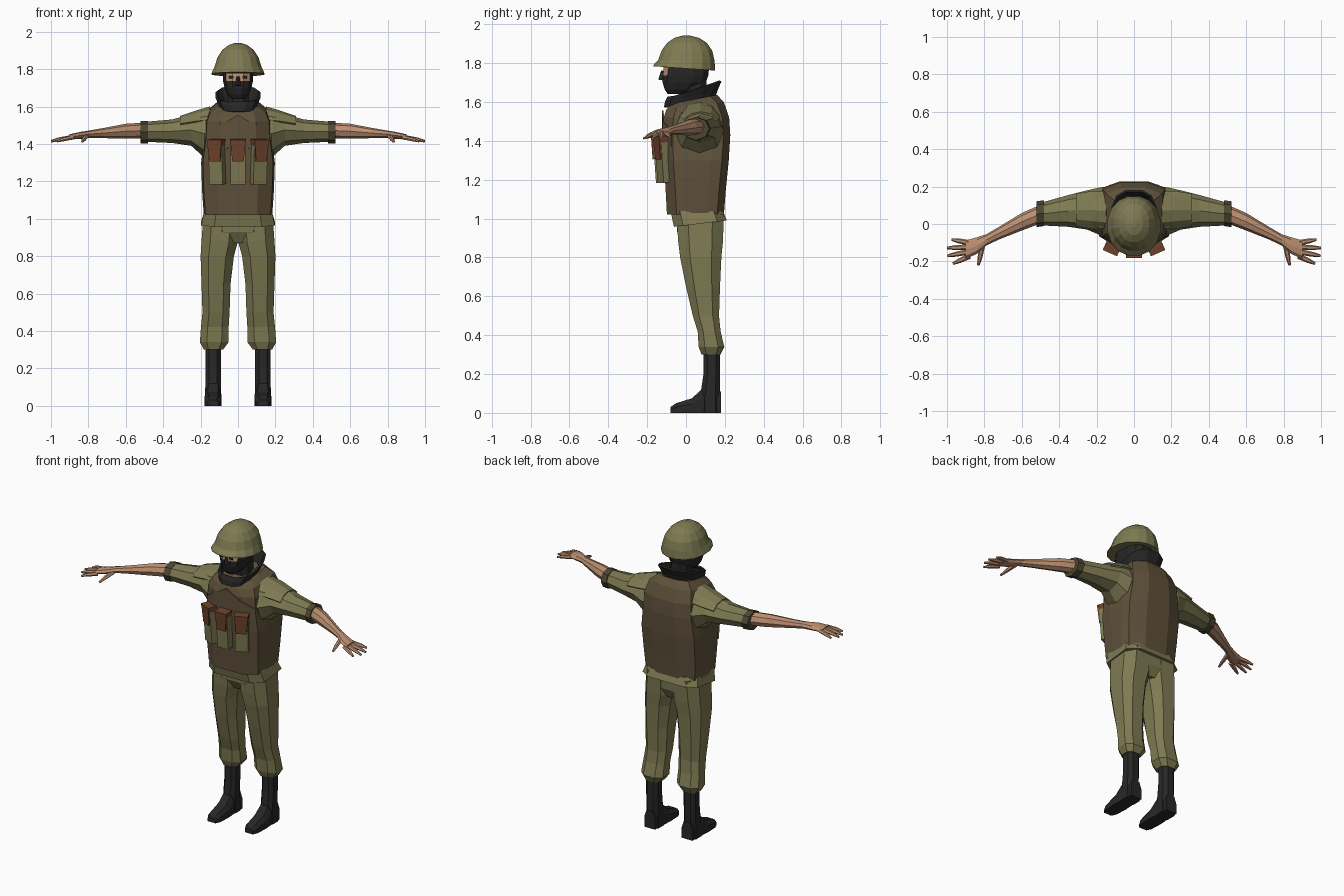
import bpy, bmesh
from math import sin, cos, pi, copysign, radians
from mathutils import Vector, Matrix

cube = bpy.data.objects.get("Cube")
if cube:
    bpy.data.objects.remove(cube)


def material(name, r, g, b):
    m = bpy.data.materials.new(name)
    m.use_nodes = True
    m.diffuse_color = (r, g, b, 1)
    bsdf = next(n for n in m.node_tree.nodes if n.type == 'BSDF_PRINCIPLED')
    bsdf.inputs["Base Color"].default_value = (r, g, b, 1)
    return m


olive = material("olive cloth", .21, .195, .085)
brown = material("brown vest", .115, .083, .044)
skin = material("skin", .50, .275, .165)
rust = material("rust leather", .16, .055, .025)
black = material("black", .02, .02, .021)
dark = material("dark olive trim", .075, .064, .031)


def finish(name, bm, mats, mirror=False, thick=0, rule=None):
    """Turn a bmesh into an object, with optional mirroring and thickness."""
    bmesh.ops.recalc_face_normals(bm, faces=bm.faces)
    if rule:
        for f in bm.faces:
            f.material_index = rule(f)
    me = bpy.data.meshes.new(name)
    bm.to_mesh(me)
    bm.free()
    for m in mats:
        me.materials.append(m)
    ob = bpy.data.objects.new(name, me)
    bpy.context.collection.objects.link(ob)
    if thick:
        ob.modifiers.new("thickness", 'SOLIDIFY').thickness = thick
    if mirror:
        mod = ob.modifiers.new("mirror", 'MIRROR')
        mod.use_mirror_merge = False
    return ob


def loft(name, rings, mats, closed=True, caps=True, **kw):
    """Skin a list of point rings with quads."""
    bm = bmesh.new()
    rows = [[bm.verts.new(p) for p in r] for r in rings]
    n = len(rows[0])
    for a, b in zip(rows, rows[1:]):
        for i in range(n if closed else n - 1):
            j = (i + 1) % n
            bm.faces.new((a[i], a[j], b[j], b[i]))
    if closed and caps:
        bm.faces.new(rows[0])
        bm.faces.new(rows[-1])
    return finish(name, bm, mats, **kw)


def level(z, x0, x1, y0, y1, n=8, power=.75, tilt=0):
    """Horizontal rounded ring between the given x and y limits."""
    pts = []
    for i in range(n):
        a = 2 * pi * (i + .5) / n
        c, s = cos(a), sin(a)
        k = cos(pi / n) if n == 8 else 1
        c, s = (copysign(min(1, abs(v) / k) ** power, v) for v in (c, s))
        y = (y0 + y1) / 2 + s * (y1 - y0) / 2
        pts.append((x0 + (x1 - x0) * (c + 1) / 2, y, z + tilt * y))
    return pts


def hoop(x, y, z, ry, rz, n=8, start=0, end=2 * pi):
    """Upright ring, or arc, across the arm."""
    steps = n if end - start > 6 else n - 1
    angles = [start + (end - start) * i / steps for i in range(n)]
    return [(x, y + ry * cos(a), z + rz * sin(a)) for a in angles]


def torso(z, w, yf, yb, tilt=0):
    """Vest section: flat chest and back with angled corners."""
    half = [(.55 * w, yf), (.95 * w, yf + .05), (w, yf + .13),
            (w, yb - .09), (.95 * w, yb - .035), (.42 * w, yb)]
    pts = half + [(-x, y) for x, y in reversed(half)]
    return [(x, y, z + tilt * y) for x, y in pts]


def box(name, mat, size, matrix, taper=1):
    bm = bmesh.new()
    bmesh.ops.create_cube(bm, size=1)
    for v in bm.verts:
        if v.co.z < 0:
            v.co.x *= taper
        v.co = matrix @ Vector(c * s for c, s in zip(v.co, size))
    return finish(name, bm, [mat])


# Trousers, hem of the shirt and boots
legs = [(1.02, .0, .185, -.05, .195), (.88, .0, .195, -.04, .19),
        (.8, .022, .2, -.03, .182), (.65, .04, .195, .0, .175),
        (.5, .045, .19, .035, .17), (.42, .05, .198, .06, .178),
        (.34, .05, .204, .065, .197), (.3, .08, .182, .08, .178)]
loft("trouser_legs", [level(*r) for r in legs], [olive], mirror=True)
loft("hips", [level(1.02, -.18, .18, -.05, .195), level(.93, -.16, .16, -.045, .19),
              level(.87, -.05, .05, -.01, .16)], [olive])
loft("shirt_hem", [level(1.04, -.18, .18, -.08, .19, power=.5),
                   level(.965, -.197, .197, -.062, .21, power=.5, tilt=.12)], [olive])
loft("boot_shafts", [level(.33, .092, .175, .09, .175), level(.2, .092, .175, .09, .175),
                     level(.1, .092, .175, .075, .175), level(0, .088, .178, .07, .18)],
     [black], mirror=True)
feet = [(.18, .038, .11), (.08, .042, .12), (.03, .046, .075), (-.05, .042, .05), (-.08, .028, .03)]
loft("boot_feet", [[(.133 - w, y, 0), (.133 + w, y, 0), (.133 + w, y, h * .6),
                    (.133 + w * .6, y, h), (.133 - w * .6, y, h), (.133 - w, y, h * .6)]
                   for y, w, h in feet], [black], mirror=True)

# Armoured vest with a raised chest panel
loft("vest", [torso(1.02, .183, -.098, .195), torso(1.15, .192, -.105, .205),
              torso(1.3, .197, -.115, .22), torso(1.43, .18, -.118, .228),
              torso(1.52, .175, -.115, .222), torso(1.575, .155, -.1, .195, .12),
              torso(1.605, .11, -.08, .16, .2)], [brown])
loft("chest_panel", [[(-.165, -.078, z - .1), (-.097, -.121, z - .055), (0, -.123, z),
                      (.097, -.121, z - .055), (.165, -.078, z - .1)] for z in (1.555, 1.41)],
     [brown], closed=False, thick=.008)

# Ammunition pouches with leather flaps
for side, label in ((-1, "right"), (0, "middle"), (1, "left")):
    turn = (Matrix.Translation((side * .11, -.135 + abs(side) * .022, 1.3))
            @ Matrix.Rotation(radians(side * 24), 4, 'Z')
            @ Matrix.Rotation(radians(4), 4, 'X'))
    box(label + "_pouch", olive, (.078, .055, .23), turn)
    flap = turn @ Matrix.Translation((0, -.014, .065))
    box(label + "_pouch_flap", rust, (.084, .045, .115), flap, .72)
    box(label + "_pouch_lid", rust, (.084, .068, .014), turn @ Matrix.Translation((0, -.004, .118)))

# Sleeves, shoulder pads and rolled cuffs
sleeve = [(.12, .068, 1.46, .12, .125), (.18, .068, 1.455, .128, .128),
          (.25, .075, 1.475, .105, .085), (.35, .07, 1.468, .085, .063),
          (.5, .053, 1.465, .06, .053)]
loft("sleeves", [hoop(*r) for r in sleeve], [olive], mirror=True)
pads = [(.15, .07, 1.47, .118, .13), (.22, .075, 1.475, .115, .105), (.31, .075, 1.475, .098, .075)]
loft("shoulder_pads", [hoop(*r, 5, pi * .15, pi * .85) for r in pads],
     [olive], closed=False, thick=.01, mirror=True)
loft("sleeve_cuffs", [hoop(x, y, 1.463, .069, .06) for x, y in ((.482, .058), (.522, .052))],
     [dark], mirror=True)

# Bare forearms, palms and fingers
forearm = [(.5, .053, 1.472, .05, .042), (.6, .012, 1.468, .047, .04),
           (.72, -.048, 1.458, .034, .027), (.79, -.085, 1.453, .03, .02),
           (.84, -.115, 1.446, .044, .019), (.9, -.138, 1.438, .05, .014)]
loft("forearms", [hoop(*r) for r in forearm], [skin], mirror=True)
fingers = {"little": ((.885, -.1, 1.437), (.975, -.083, 1.42)),
           "ring": ((.89, -.124, 1.437), (1, -.128, 1.416)),
           "middle": ((.89, -.15, 1.436), (.997, -.17, 1.413)),
           "index": ((.88, -.172, 1.435), (.968, -.212, 1.413)),
           "thumb": ((.81, -.11, 1.442), (.832, -.22, 1.412))}
for label, (root, tip) in fingers.items():
    a, b = Vector(root), Vector(tip)
    along = (b - a).normalized()
    across = along.cross(Vector((0, 0, 1))).normalized()
    up = across.cross(along)
    rings = []
    for t, r in ((0, .015), (.6, .013), (1, .007)):
        c = a.lerp(b, t) + up * (.008 * t * (1 - t))
        rings.append([c + (across * cos(q) + up * sin(q) * .8) * r
                      for q in (i * pi / 3 for i in range(6))])
    loft(label + "_fingers", rings, [skin], mirror=True)

# Masked head with bare eye strip, neck and collar
head = [(1.64, .035, -.095, -.01), (1.665, .058, -.112, .05), (1.7, .074, -.123, .105),
        (1.737, .082, -.122, .118), (1.777, .084, -.118, .122), (1.82, .08, -.11, .12)]


def eye_strip(f):
    c = f.calc_center_median()
    return int(1.74 < c.z < 1.77 and c.y < -.07)


loft("masked_head", [level(z, -w, w, a, b, 12) for z, w, a, b in head], [black, skin], rule=eye_strip)
for x in (-.035, .035):
    box("eye", black, (.024, .008, .012), Matrix.Translation((x, -.121, 1.757)))
loft("nose", [[(-.012, -.112, 1.76), (.012, -.112, 1.76), (0, -.128, 1.76)],
              [(-.02, -.115, 1.71), (.02, -.115, 1.71), (0, -.143, 1.715)]], [black])
loft("neck", [level(z, -.058, .058, -.01, .105) for z in (1.57, 1.72)], [black])
loft("collar", [level(1.592, -.085, .085, -.105, .14, 12, tilt=.2),
                level(1.625, -.098, .098, -.1, .155, 12, tilt=.26),
                level(1.652, -.112, .112, -.088, .175, 12, tilt=.34)],
     [black], caps=False, thick=.012)

# Helmet with flared brim
shell = [(1.772, .144, -.172, .152), (1.782, .141, -.168, .153), (1.815, .127, -.146, .149),
         (1.865, .111, -.128, .137), (1.905, .083, -.098, .108), (1.93, .048, -.06, .068),
         (1.941, .015, -.02, .022)]
loft("helmet", [level(z, -w, w, a, b, 16, .95, tilt=-.07 if z < 1.8 else 0)
                for z, w, a, b in shell], [olive])
